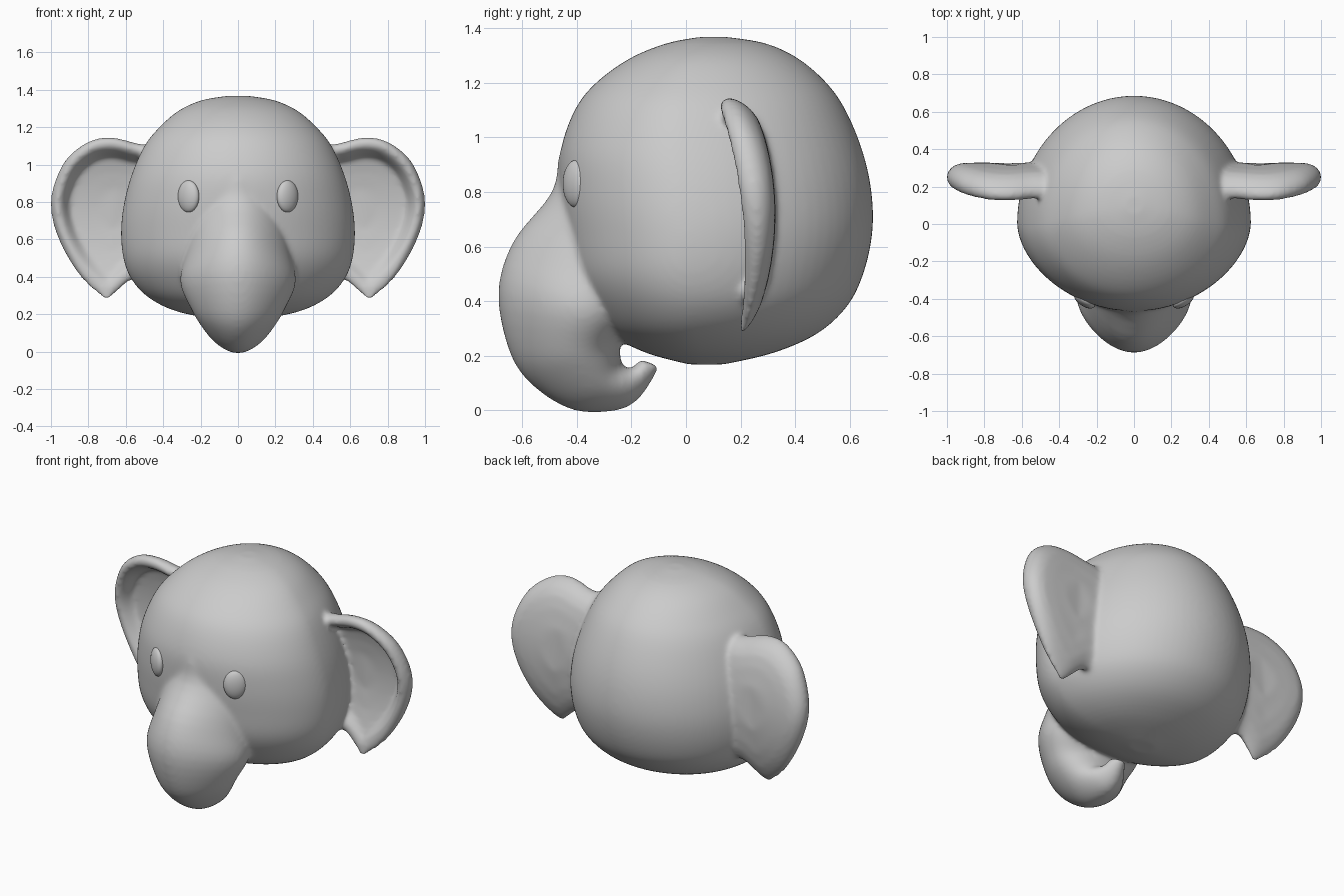
import bpy, bmesh, math
from mathutils import Vector

if "Cube" in bpy.data.objects:
    bpy.data.objects.remove(bpy.data.objects["Cube"])


def resample(rows, n, closed=False):
    """Catmull-Rom interpolation through a list of number tuples."""
    rows = [Vector(r) for r in rows]
    m = len(rows)
    get = (lambda i: rows[i % m]) if closed else (lambda i: rows[max(0, min(m - 1, i))])
    out = []
    for i in range(m if closed else m - 1):
        a, b, c, d = (get(i + k) for k in (-1, 0, 1, 2))
        for j in range(n):
            t = j / n
            out.append(0.5 * (2 * b + (c - a) * t + (2 * a - 5 * b + 4 * c - d) * t * t
                              + (3 * b - a - 3 * c + d) * t ** 3))
    if not closed:
        out.append(rows[-1])
    return out


def loft(bm, rings):
    """Closed skin over a list of equally sized rings."""
    vs = [[bm.verts.new(p) for p in r] for r in rings]
    n = len(vs[0])
    faces = [bm.faces.new(vs[0]), bm.faces.new(vs[-1])]
    for a, b in zip(vs, vs[1:]):
        for i in range(n):
            k = (i + 1) % n
            faces.append(bm.faces.new((a[i], a[k], b[k], b[i])))
    bmesh.ops.recalc_face_normals(bm, faces=faces)


bm = bmesh.new()
SEG = 80
angles = [2 * math.pi * i / SEG for i in range(SEG)]

# Skull: z, half width, front y, back y
skull = [(1.368, .05, .05, .15), (1.345, .19, -.07, .29), (1.29, .315, -.205, .41),
         (1.2, .42, -.33, .515), (1.1, .50, -.408, .585), (.95, .567, -.46, .647),
         (.8, .608, -.465, .68), (.65, .625, -.45, .683), (.5, .613, -.425, .65),
         (.38, .565, -.365, .59), (.28, .465, -.28, .48), (.21, .31, -.145, .32),
         (.168, .08, .01, .14)]
rings = []
for z, w, yf, yb in resample(skull, 4):
    yc = yf + .4 * (yb - yf)
    ring = []
    for a in angles:
        s = math.sin(a)
        y = yc + (yb - yc) * s if s > 0 else yc - (yc - yf) * abs(s) ** 1.12
        ring.append((w * math.cos(a), y, z))
    rings.append(ring)
loft(bm, rings)

# Trunk: front y/z, back y/z, half width; sections are wider towards the face
trunk = [(-.36, 1.14, -.2, 1.12, .10), (-.458, .96, -.15, .92, .17),
         (-.491, .8, -.15, .70, .23), (-.632, .62, -.13, .45, .275),
         (-.688, .43, -.18, .33, .30), (-.645, .21, -.24, .245, .245),
         (-.555, .085, -.24, .20, .20), (-.41, .0, -.235, .165, .15),
         (-.25, .0, -.21, .155, .105), (-.165, .05, -.19, .16, .075),
         (-.095, .16, -.17, .187, .045)]
rings = []
for fy, fz, by, bz, w in resample(trunk, 4):
    ring = []
    for a in angles:
        s = math.sin(a)
        u = .5 + .5 * s
        ring.append((w * math.cos(a) * (1 + .25 * s), fy + (by - fy) * u, fz + (bz - fz) * u))
    rings.append(ring)
loft(bm, rings)

# Ears: dished plates with a rolled rim, inner edge buried in the skull
outline = [(.42, 1.06), (.56, 1.12), (.68, 1.147), (.80, 1.125), (.92, 1.03), (.99, .88),
           (1.0, .74), (.952, .58), (.86, .42), (.755, .31), (.70, .275), (.65, .315),
           (.57, .38), (.45, .42), (.40, .75)]
outline = resample(outline, 4, closed=True)
centre = Vector((.66, .78))
# ring scale, depth from front (0) to back (1), or None for the dish floor
ear_rings = [(.3, 1), (.6, 1), (.78, .98), (.89, .88), (.965, .7), (1, .46), (.98, .23),
             (.94, .07), (.88, 0), (.82, .09), (.77, .28), (.70, None), (.5, None), (.25, None)]
for side in (1, -1):
    rings = []
    for s, d in ear_rings:
        ring = []
        for p in outline:
            q = centre + (p - centre) * s
            t = min(1, max(0, (q.y - .285) / .86))
            front = .195 + .12 * t - .205 * t * t
            back = .215 + .113 * max(0, math.sin(math.pi * t)) ** .6
            y = max(front + .01, back - .05) if d is None else front + (back - front) * d
            ring.append((side * q.x, y, q.y))
        rings.append(ring)
    loft(bm, rings)

mesh = bpy.data.meshes.new("head")
bm.to_mesh(mesh)
bm.free()
head = bpy.data.objects.new("head", mesh)
bpy.context.collection.objects.link(head)

# Fuse skull, trunk and ears into one softly blended skin
fuse = head.modifiers.new("fuse", 'REMESH')
fuse.mode = 'VOXEL'
fuse.voxel_size = .012
fuse.use_smooth_shade = True
blend = head.modifiers.new("blend", 'SMOOTH')
blend.factor = .5
blend.iterations = 14

# Eyes
for side, name in ((1, "eye_left"), (-1, "eye_right")):
    bpy.ops.mesh.primitive_uv_sphere_add(segments=24, ring_count=16, radius=1,
                                         location=(side * .265, -.405, .83),
                                         rotation=(0, 0, side * math.radians(35)))
    eye = bpy.context.object
    eye.name = name
    eye.scale = (.066, .034, .086)
    bpy.ops.object.shade_smooth()
